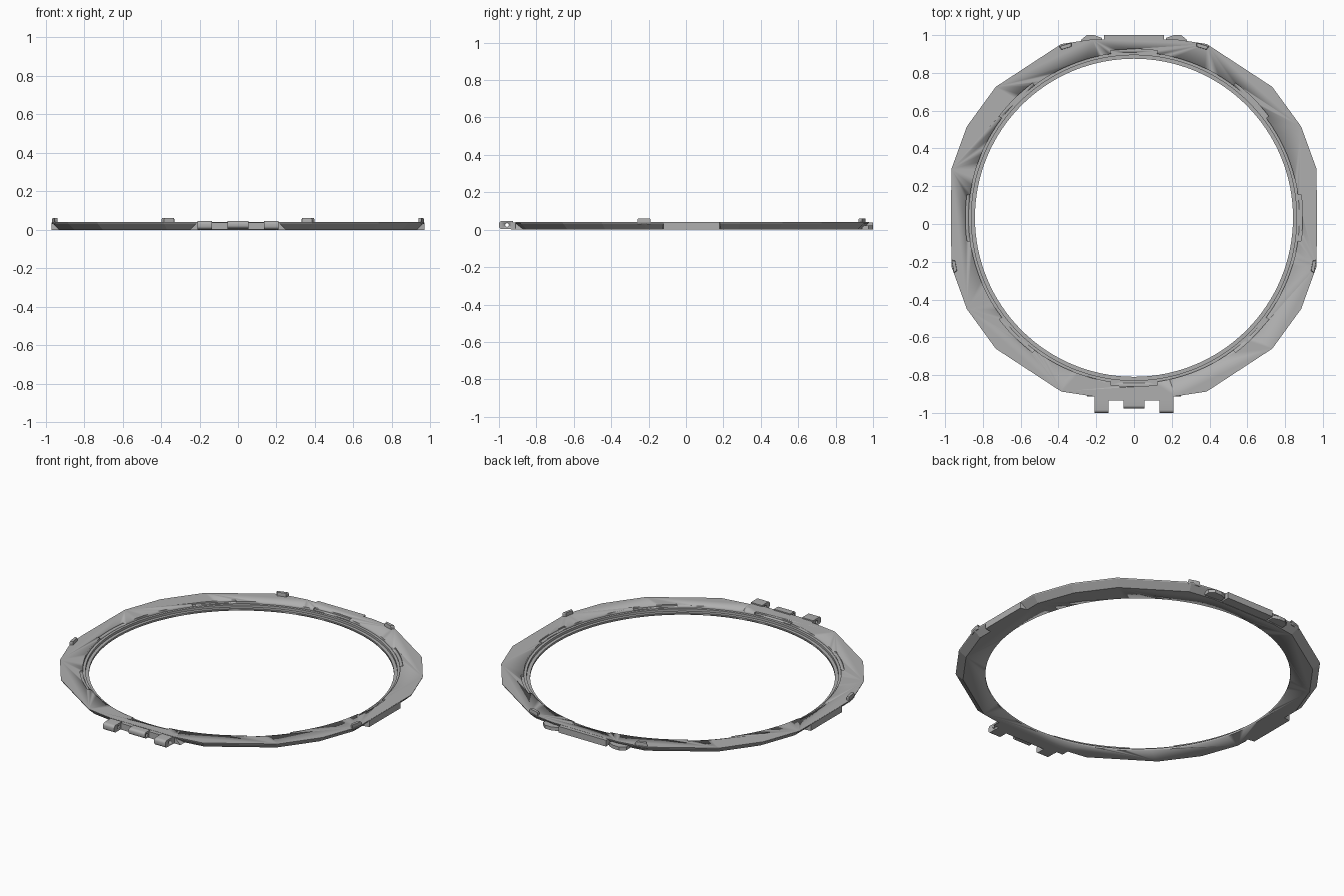
import bpy, bmesh, math
from mathutils import Vector

if "Cube" in bpy.data.objects:
    bpy.data.objects.remove(bpy.data.objects["Cube"], do_unlink=True)

CY = 0.033          # centre of the opening
TOP = 0.04          # height of the flat rim

grey = bpy.data.materials.new("satin grey")
grey.use_nodes = True
colour = (0.43, 0.43, 0.43, 1)
grey.diffuse_color = colour
grey.node_tree.nodes["Principled BSDF"].inputs["Base Color"].default_value = colour


def finish(name, bm, angle=10):
    bmesh.ops.recalc_face_normals(bm, faces=bm.faces)
    mesh = bpy.data.meshes.new(name)
    bm.to_mesh(mesh)
    bm.free()
    mesh.materials.append(grey)
    ob = bpy.data.objects.new(name, mesh)
    bpy.context.collection.objects.link(ob)
    activate(ob)
    bpy.ops.object.shade_smooth_by_angle(angle=math.radians(angle))
    return ob


def activate(ob):
    bpy.ops.object.select_all(action="DESELECT")
    ob.select_set(True)
    bpy.context.view_layer.objects.active = ob


def loft(name, rings, angle=10):
    """Closed solid through rings with equal point counts."""
    bm = bmesh.new()
    loops = [[bm.verts.new(p) for p in ring] for ring in rings]
    n = len(loops[0])
    for low, high in zip(loops, loops[1:]):
        for i in range(n):
            j = (i + 1) % n
            bm.faces.new((low[i], low[j], high[j], high[i]))
    bm.faces.new(loops[0][::-1])
    bm.faces.new(loops[-1])
    return finish(name, bm, angle)


def prism(name, points, axis, start, end, angle=10):
    """Extrude a 2D outline along x, y or z."""
    def place(p, d):
        q = list(p)
        q.insert("xyz".index(axis), d)
        return q
    return loft(name, [[place(p, d) for p in points] for d in (start, end)], angle)


def box(name, x0, x1, y0, y1, z0, z1):
    return prism(name, [(x0, y0), (x1, y0), (x1, y1), (x0, y1)], "z", z0, z1)


def circle(r, z, n=128):
    return [(r * math.cos(2 * math.pi * i / n),
             CY + r * math.sin(2 * math.pi * i / n), z) for i in range(n)]


def cut(ob, cutter):
    cutter.hide_render = True
    mod = ob.modifiers.new("cut", "BOOLEAN")
    mod.operation = "DIFFERENCE"
    mod.solver = "EXACT"
    mod.object = cutter
    activate(ob)
    bpy.ops.object.modifier_apply(modifier=mod.name)
    bpy.data.objects.remove(cutter, do_unlink=True)


# Faceted rim, its outer wall leaning inward toward the underside
quarter = [(0.967, 0.257), (0.885, 0.483), (0.732, 0.693), (0.385, 0.92), (0.22, 0.945)]
half = quarter + [(-x, y) for x, y in reversed(quarter)]
outline = half + [(-x, -y) for x, y in half]
rim = loft("rim", [[(x * s, CY + y * s, z) for x, y in outline]
                   for s, z in ((0.96, 0), (0.998, TOP - 0.006), (1, TOP))])

# Stepped circular opening
steps = [(0.842, -0.02), (0.842, 0.012), (0.861, 0.012), (0.861, 0.026),
         (0.876, 0.026), (0.876, 0.06)]
cut(rim, loft("opening_cutter", [circle(r, z) for r, z in steps]))

# Eight shallow arc notches around the opening
for k in range(8):
    mid = k * math.pi / 4
    sweep = [mid + math.radians(a) for a in range(-8, 9, 2)]
    arc = [(r * math.cos(a), CY + r * math.sin(a))
           for r, angles in ((0.893, sweep), (0.866, sweep[::-1])) for a in angles]
    cut(rim, prism("notch_cutter", arc, "z", 0.031, 0.06))

# Upright pads on both sides, with sloping ends
for side, label in ((1, "left"), (-1, "right")):
    prism(label + "_side_pad",
          [(side * 0.91, -0.13), (side * 0.969, -0.12),
           (side * 0.969, 0.18), (side * 0.91, 0.19)], "z", 0, TOP - 0.001)

# Rear latch plate and the small wings beside it
box("rear_latch_plate", -0.16, 0.16, 0.93, 1.0, 0.001, TOP - 0.001)
for side, label in ((1, "left"), (-1, "right")):
    prism(label + "_rear_wing",
          [(side * 0.17, 0.95), (side * 0.17, 0.985), (side * 0.21, 1.0),
           (side * 0.25, 1.0), (side * 0.28, 0.975), (side * 0.28, 0.94)],
          "z", 0.001, 0.022)

# Front hinge backing
prism("hinge_backing", [(-0.25, 0), (0.25, 0), (0.21, TOP), (-0.21, TOP)],
      "y", -0.912, -0.87)
box("hinge_plate", -0.21, 0.21, -0.935, -0.88, 0.001, TOP - 0.001)


# Hinge knuckles with a pin hole
def knuckle(name, x0, x1, y0, y1, z0, z1, r):
    pts = []
    for cy, cz, start in ((y0 + r, z0 + r, 180), (y1, z0, None),
                          (y1, z1, None), (y0 + r, z1 - r, 90)):
        if start is None:
            pts.append((cy, cz))
        else:
            for k in range(6):
                a = math.radians(start + 18 * k)
                pts.append((cy + r * math.cos(a), cz + r * math.sin(a)))
    ob = prism(name, pts, "x", x0, x1, 25)
    hole = [(-0.957 + 0.01 * math.cos(k * math.pi / 8),
             0.025 + 0.01 * math.sin(k * math.pi / 8)) for k in range(16)]
    cut(ob, prism("pin_cutter", hole, "x", x0 - 0.01, x1 + 0.01))


knuckle("right_knuckle", -0.21, -0.135, -1.0, -0.925, 0.003, 0.046, 0.016)
knuckle("left_knuckle", 0.135, 0.21, -1.0, -0.925, 0.003, 0.046, 0.016)
knuckle("centre_knuckle", -0.055, 0.055, -0.976, -0.925, 0.008, 0.046, 0.015)


# Small locating tabs standing on the rim
def tab(name, a, b, width):
    a, b = Vector(a), Vector(b)
    along = (b - a).normalized()
    inward = Vector((-along.y, along.x)) * width
    if inward.dot(Vector((0, CY)) - a) < 0:
        inward = -inward
    pts = [a, b, b + inward - along * 0.008, a + inward + along * 0.008]
    mid = sum(pts, Vector((0, 0))) / 4
    tip = [mid + (p - mid) * 0.9 for p in pts]
    loft(name, [[(p.x, p.y, z) for p in ring]
                for ring, z in ((pts, 0.03), (pts, 0.055), (tip, 0.061))])


for side, label in ((1, "left"), (-1, "right")):
    tab(label + "_rear_tab", (side * 0.33, 0.96), (side * 0.397, 0.94), 0.02)
    tab(label + "_side_tab", (side * 0.966, -0.19), (side * 0.953, -0.26), 0.018)
